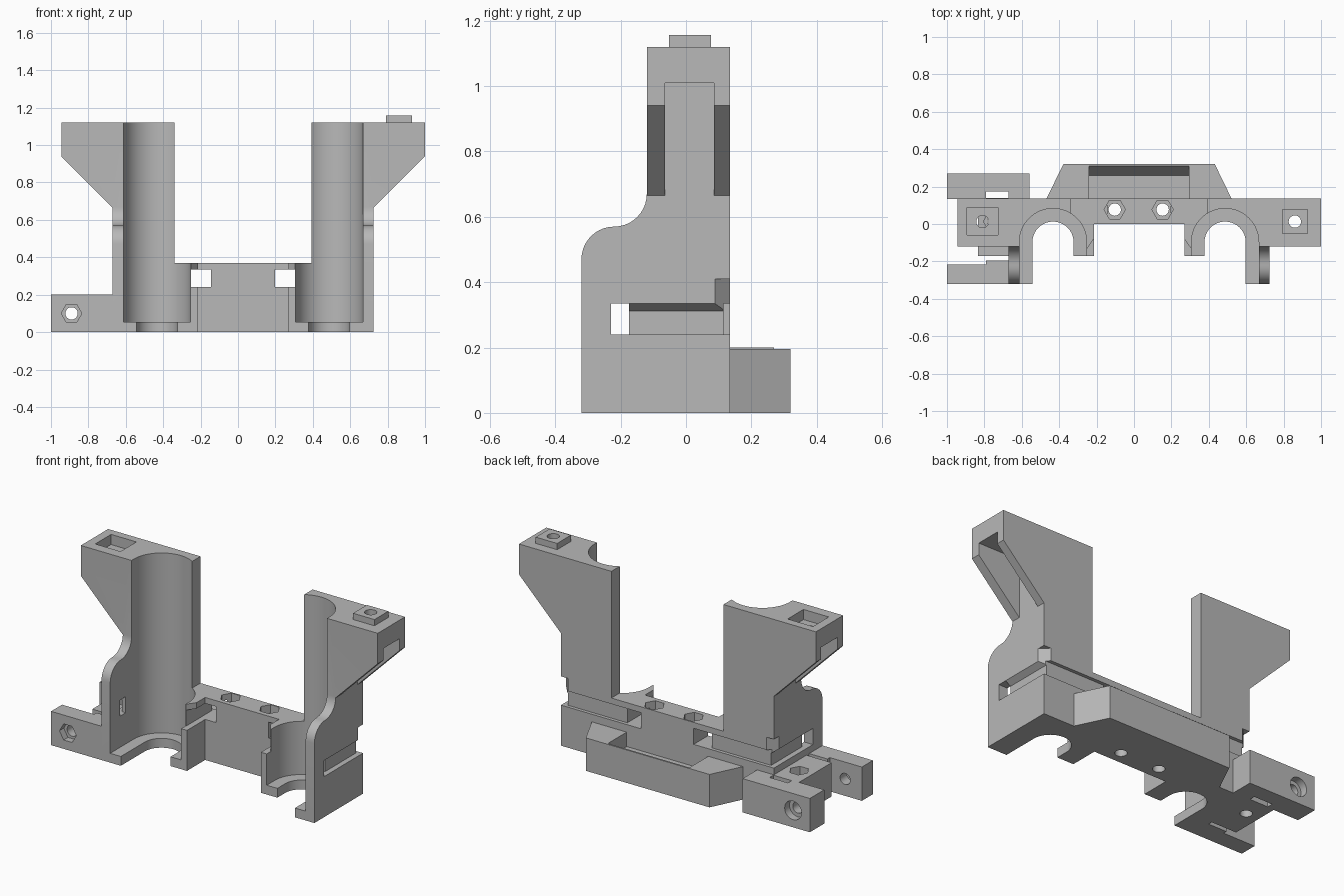
import bpy, bmesh
from math import pi, cos, sin

if "Cube" in bpy.data.objects:
    bpy.data.objects.remove(bpy.data.objects["Cube"])

grey = bpy.data.materials.new("plain grey")
grey.use_nodes = True
colour = (0.48, 0.48, 0.48, 1)
grey.diffuse_color = colour
grey.node_tree.nodes["Principled BSDF"].inputs["Base Color"].default_value = colour

MID = 0.027      # mirror line between the two towers


def prism(name, pts, axis, lo, hi, side=0):
    """Extrude a profile along an axis; side mirrors it about the mid line."""
    bm = bmesh.new()
    place = {"x": lambda p, q, t: (t, p, q),
             "y": lambda p, q, t: (p, t, q),
             "z": lambda p, q, t: (p, q, t)}[axis]
    rings = []
    for t in (lo, hi):
        ring = []
        for p, q in pts:
            x, y, z = place(p, q, t)
            ring.append(bm.verts.new((MID + side * x if side else x, y, z)))
        rings.append(ring)
        bm.faces.new(ring)
    n = len(pts)
    for i in range(n):
        j = (i + 1) % n
        bm.faces.new((rings[0][i], rings[0][j], rings[1][j], rings[1][i]))
    bmesh.ops.recalc_face_normals(bm, faces=bm.faces)
    mesh = bpy.data.meshes.new(name)
    bm.to_mesh(mesh)
    bm.free()
    mesh.materials.append(grey)
    ob = bpy.data.objects.new(name, mesh)
    bpy.context.collection.objects.link(ob)
    return ob


def box(name, x, y, z, side=0):
    pts = [(x[0], y[0]), (x[1], y[0]), (x[1], y[1]), (x[0], y[1])]
    return prism(name, pts, "z", z[0], z[1], side)


def arc(cx, cy, r, a0, a1, n):
    return [(cx + r * cos(a0 + (a1 - a0) * i / n),
             cy + r * sin(a0 + (a1 - a0) * i / n)) for i in range(n + 1)]


def hole(cx, cy, r, axis, lo, hi, sides=32):
    return prism("cutter", arc(cx, cy, r, 0, 2 * pi, sides)[:-1], axis, lo, hi)


def combine(ob, others, operation):
    """Apply each helper solid to the object, then delete the helper."""
    for other in others:
        mod = ob.modifiers.new("combine", "BOOLEAN")
        mod.operation, mod.solver, mod.object = operation, "EXACT", other
        deps = bpy.context.evaluated_depsgraph_get()
        mesh = bpy.data.meshes.new_from_object(ob.evaluated_get(deps))
        ob.modifiers.clear()
        ob.data = mesh
        bpy.data.objects.remove(other)


BACK = 0.135
SLOT = (0.24, 0.335)
BORE = (0.46, -0.097)


def channel(r, lo, hi, s):
    pts = arc(*BORE, r, 0, pi, 32) + [(BORE[0] - r, -1), (BORE[0] + r, -1)]
    return prism("cutter", pts, "z", lo, hi, s)


# Towers with bore channels, overhanging heads and strap grooves
wall = ([(BACK, 0), (-0.32, 0)] + arc(-0.22, 0.47, 0.1, pi, pi / 2, 10)
        + arc(-0.22, 0.67, 0.1, -pi / 2, 0, 10) + [(-0.12, 1.12), (BACK, 1.12)])
towers = {}
for s, name in ((-1, "right_tower"), (1, "left_tower")):
    tower = prism(name, wall, "x", 0.367, 0.697, s)
    towers[s] = tower
    head = [(0.66, 1.12), (0.972, 1.12), (0.972, 0.94), (0.697, 0.665), (0.66, 0.665)]
    arm = [(0.242, BACK), (0.41, BACK), (0.41, -0.13), (0.277, -0.13), (0.242, -0.08)]
    combine(tower, [
        prism("head", head, "y", -0.12, BACK, s),
        box("arm", (0.242, 0.41), (-0.17, BACK), (0, SLOT[0]), s),
        prism("arm_top", arm, "z", 0.2, 0.37, s)], "UNION")
    groove = [(0.665, SLOT[0]), (0.8, SLOT[0]), (0.8, SLOT[1]),
              (0.697, SLOT[1]), (0.665, 0.312)]
    corner = [(0.645, 0.14), (0.70, 0.14), (0.70, 0.085)]
    combine(tower, [
        channel(0.18, 0.055, 2, s),
        channel(0.11, -1, 0.1, s),
        box("cutter", (0.697, 1.2), (-0.065, 0.085), (0.5, 1.01), s),
        prism("cutter", groove, "y", -0.23, 0.3, s),
        box("cutter", (0.6, 0.8), (-0.23, -0.175), SLOT, s),
        box("cutter", (0.1, 0.8), (0.115, 0.3), SLOT, s),
        box("cutter", (0.172, 0.277), (-1, 1), SLOT, s),
        prism("cutter", corner, "z", SLOT[0], 0.41, s)], "DIFFERENCE")

# Head joint: socket on one side, peg on the other
combine(towers[-1], [box("cutter", (-0.893, -0.727), (-0.06, 0.088), (1.06, 2)),
                     hole(-0.81, 0.013, 0.033, "z", 0.98, 1.1)], "DIFFERENCE")
combine(towers[1], [box("peg", (0.79, 0.93), (-0.052, 0.077), (1.08, 1.157))], "UNION")
combine(towers[1], [hole(0.86, 0.013, 0.033, "z", 0.98, 2)], "DIFFERENCE")

# Centre wall with hexagon nut seats and strap openings
centre = box("centre_wall", (-0.242, 0.242), (0, BACK), (0, 0.37), 1)
cuts = [box("cutter", (0.172, 0.3), (-1, 1), SLOT, s) for s in (-1, 1)]
for x in (-0.103, 0.153):
    cuts += [hole(x, 0.077, 0.057, "z", 0.32, 1, 6), hole(x, 0.077, 0.033, "z", -1, 1)]
combine(centre, cuts, "DIFFERENCE")

# Rear ledge with a ramped recess
ledge = prism("rear_ledge", [(-0.495, BACK), (0.495, BACK), (0.405, 0.32), (-0.405, 0.32)],
              "z", 0, 0.195, 1)
ramp = [(BACK, 0.11), (0.26, 0.11), (0.31, 0.195), (0.31, 0.3), (BACK, 0.3)]
combine(ledge, [prism("cutter", ramp, "x", -0.267, 0.267, 1)], "DIFFERENCE")

# Side clamp: front jaw, middle block and back jaw
CLAMP = (0, 0.2)
front = box("front_jaw", (-1, -0.67), (-0.32, -0.217), CLAMP)
combine(front, [box("pad", (-0.79, -0.67), (-0.23, -0.195), CLAMP)], "UNION")
combine(front, [hole(-0.89, 0.1, 0.055, "y", -1, -0.28, 6),
                hole(-0.89, 0.1, 0.033, "y", -1, 0)], "DIFFERENCE")
block = box("middle_block", (-0.835, -0.67), (-0.17, BACK), CLAMP)
combine(block, [hole(-0.75, 0.013, 0.055, "z", 0.15, 1, 6),
                hole(-0.75, 0.013, 0.033, "z", -1, 1)], "DIFFERENCE")
back = box("back_jaw", (-1, -0.56), (BACK, 0.27), CLAMP)
combine(back, [box("cutter", (-0.79, -0.67), (0.14, 0.175), (-1, 1)),
               hole(-0.89, 0.1, 0.055, "y", 0.225, 1),
               hole(-0.89, 0.1, 0.033, "y", 0, 1)], "DIFFERENCE")

# Smooth the bores and bends, keep the corners crisp
parts = list(towers.values()) + [centre, ledge, front, block, back]
bpy.ops.object.select_all(action="DESELECT")
for ob in parts:
    ob.select_set(True)
bpy.context.view_layer.objects.active = parts[0]
bpy.ops.object.shade_smooth_by_angle(angle=0.5)
